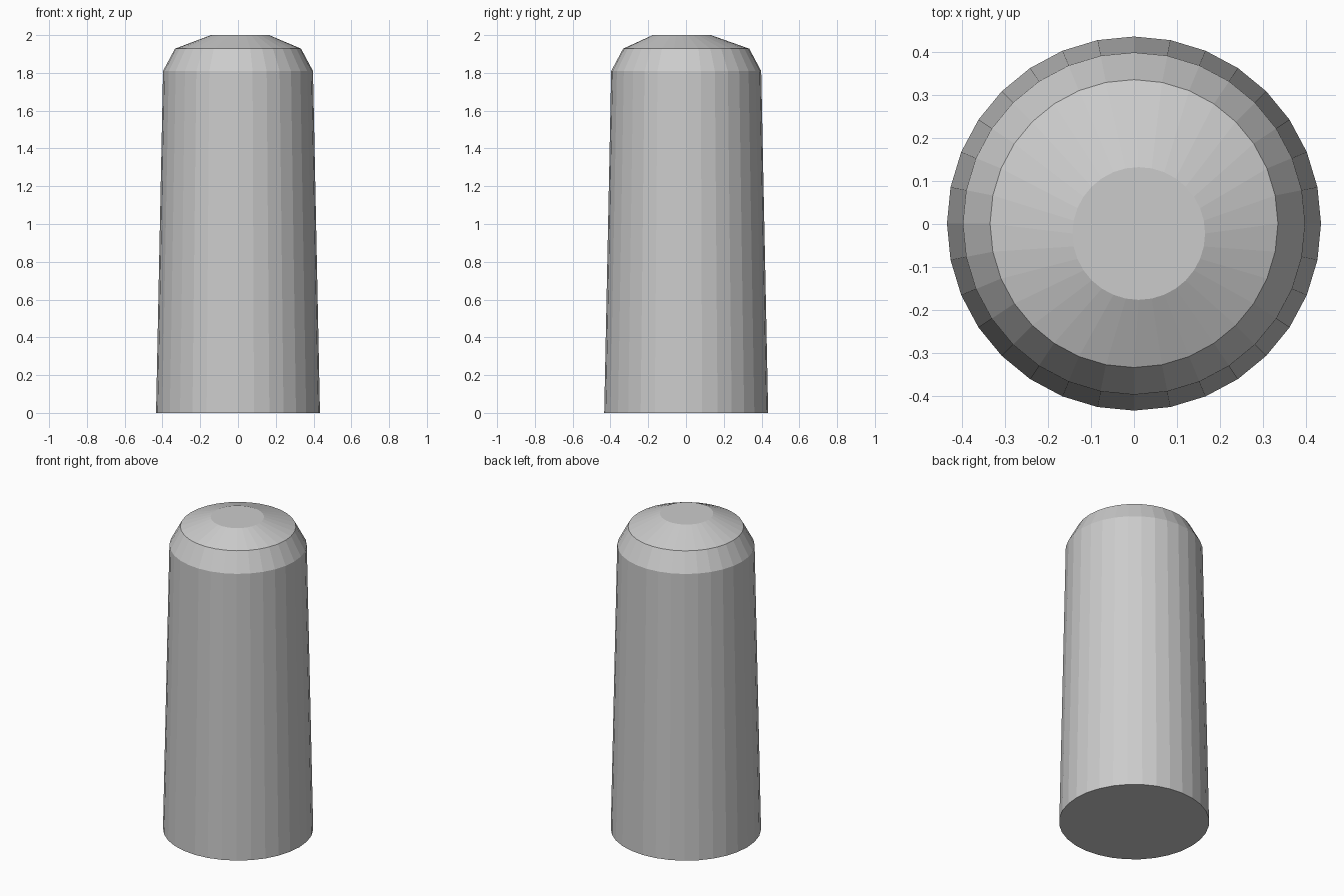
import bpy, bmesh
from math import cos, sin, tau

if "Cube" in bpy.data.objects:
    bpy.data.objects.remove(bpy.data.objects["Cube"])

SIDES = 32


def stack(name, rings):
    """Closed flat-shaded solid from rings of (radius, z, centre x, centre y)."""
    bm = bmesh.new()
    loops = [[bm.verts.new((cx + r * cos(tau * i / SIDES), cy + r * sin(tau * i / SIDES), z))
              for i in range(SIDES)] for r, z, cx, cy in rings]
    for a, b in zip(loops, loops[1:]):
        for i in range(SIDES):
            j = (i + 1) % SIDES
            bm.faces.new((a[i], a[j], b[j], b[i]))
    bm.faces.new(loops[0][::-1])
    bm.faces.new(loops[-1])
    mesh = bpy.data.meshes.new(name)
    bm.to_mesh(mesh)
    bm.free()
    obj = bpy.data.objects.new(name, mesh)
    bpy.context.collection.objects.link(obj)
    return obj


# Tapered post, chamfered shoulder and slightly off-centre raised cap
stack("bollard_post", [
    (0.434, 0.0, 0, 0.001),
    (0.397, 1.81, 0, 0.001),
    (0.334, 1.928, 0, 0.001),
    (0.154, 2.0, 0.011, -0.022),
])
